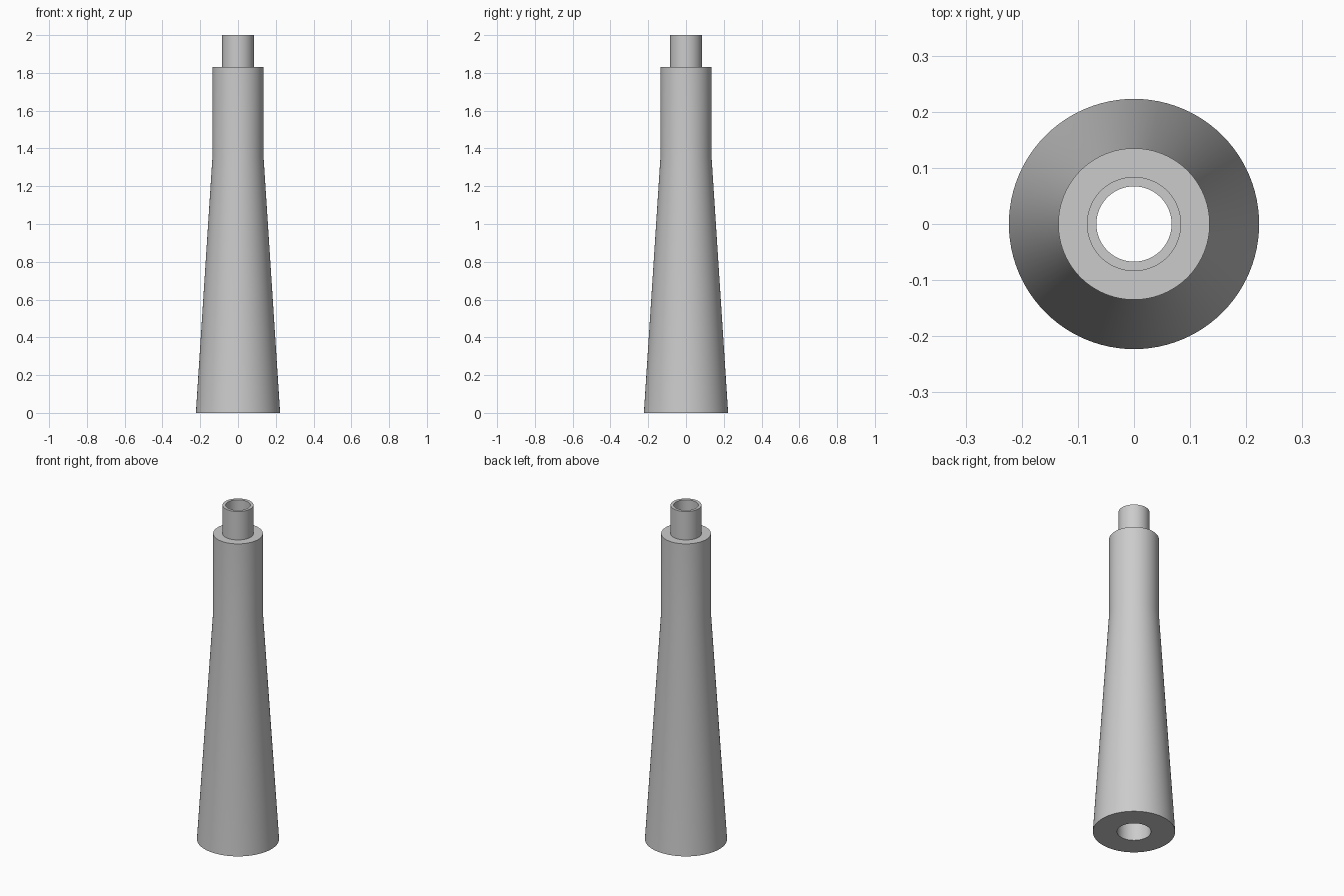
import bpy, bmesh, math

if "Cube" in bpy.data.objects:
    bpy.data.objects.remove(bpy.data.objects["Cube"], do_unlink=True)

SEGMENTS = 96

grey = bpy.data.materials.new("plain_grey")
grey.use_nodes = True
colour = (0.6, 0.6, 0.6, 1)
grey.diffuse_color = colour
grey.node_tree.nodes["Principled BSDF"].inputs["Base Color"].default_value = colour


def lathe(name, profile, material):
    """Spin a closed (radius, height) profile around the z axis."""
    bm = bmesh.new()
    verts = [bm.verts.new((r, 0, z)) for r, z in profile]
    edges = [bm.edges.new((verts[i - 1], verts[i])) for i in range(len(verts))]
    bmesh.ops.spin(bm, geom=verts + edges, cent=(0, 0, 0), axis=(0, 0, 1),
                   angle=math.tau, steps=SEGMENTS, use_merge=True)
    bmesh.ops.remove_doubles(bm, verts=bm.verts, dist=0.0001)
    bmesh.ops.recalc_face_normals(bm, faces=bm.faces)
    mesh = bpy.data.meshes.new(name)
    bm.to_mesh(mesh)
    bm.free()
    mesh.materials.append(material)
    obj = bpy.data.objects.new(name, mesh)
    bpy.context.collection.objects.link(obj)
    bpy.ops.object.select_all(action="DESELECT")
    obj.select_set(True)
    bpy.context.view_layer.objects.active = obj
    bpy.ops.object.shade_smooth_by_angle(angle=math.radians(30))
    return obj


# Tapered tube: outer wall, shoulder and spigot, then the bore down to the socket
lathe("tapered_tube", [
    (0.223, 0), (0.135, 1.36), (0.135, 1.83),
    (0.084, 1.83), (0.084, 2), (0.067, 2),
    (0.067, 0.18), (0.092, 0.18), (0.092, 0),
], grey)
